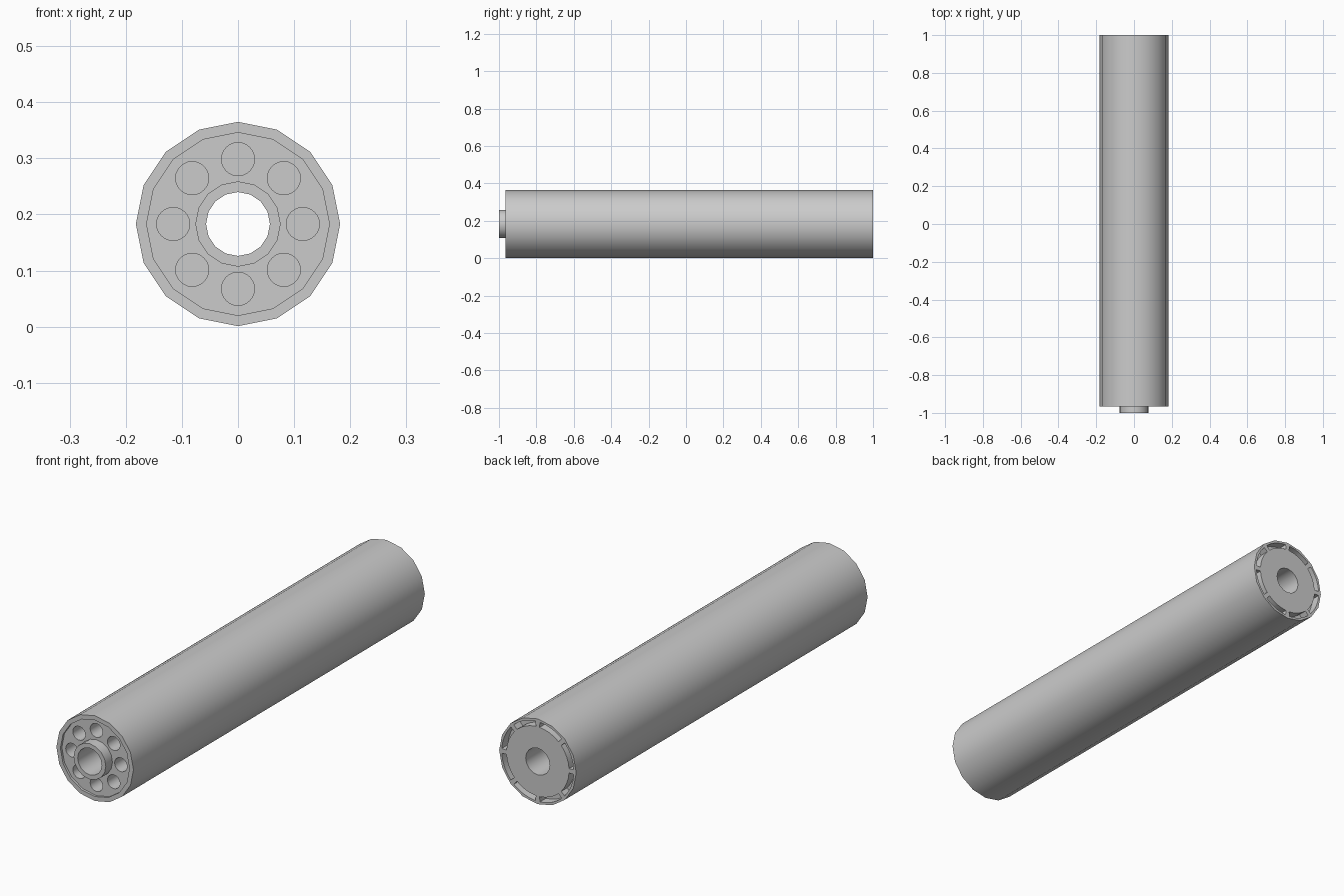
import bpy, bmesh
from math import sin, cos, pi, radians

if "Cube" in bpy.data.objects:
    bpy.data.objects.remove(bpy.data.objects["Cube"])

CZ = 0.183      # axis height
SIDES = 16


def finish(name, bm, smooth=True):
    bmesh.ops.recalc_face_normals(bm, faces=bm.faces)
    me = bpy.data.meshes.new(name)
    bm.to_mesh(me)
    bm.free()
    ob = bpy.data.objects.new(name, me)
    bpy.context.collection.objects.link(ob)
    return ob


def revolve(name, profile, sides=SIDES):
    """Closed (radius, y) profile turned round the long axis."""
    bm = bmesh.new()
    rings = [[bm.verts.new((r * sin(2 * pi * i / sides), y, CZ + r * cos(2 * pi * i / sides)))
              for r, y in profile] for i in range(sides)]
    n = len(profile)
    for i in range(sides):
        a, b = rings[i], rings[(i + 1) % sides]
        for j in range(n):
            k = (j + 1) % n
            bm.faces.new((a[j], a[k], b[k], b[j]))
    return finish(name, bm)


def sector(bm, r0, r1, a0, a1, y0, y1, steps=4):
    """Curved block used to cut one slot."""
    pts = []
    for r, order in ((r0, range(steps + 1)), (r1, range(steps, -1, -1))):
        for s in order:
            a = a0 + (a1 - a0) * s / steps
            pts.append((r * sin(a), r * cos(a)))
    front = [bm.verts.new((x, y0, CZ + z)) for x, z in pts]
    back = [bm.verts.new((x, y1, CZ + z)) for x, z in pts]
    bm.faces.new(front)
    bm.faces.new(back[::-1])
    for i in range(len(pts)):
        k = (i + 1) % len(pts)
        bm.faces.new((front[i], front[k], back[k], back[i]))


# tube body: rim, recessed front face, projecting collar and through bore
body = revolve("tube_body", [
    (0.182, -0.965), (0.182, 1.0), (0.057, 1.0), (0.057, -1.0),
    (0.076, -1.0), (0.076, -0.955), (0.163, -0.955), (0.163, -0.965)])

# ring of eight blind holes in the front face
bm = bmesh.new()
N = 24
for h in range(8):
    cx, cz = 0.1155 * sin(h * pi / 4), CZ + 0.1155 * cos(h * pi / 4)
    loops = [[bm.verts.new((cx + 0.0295 * cos(2 * pi * i / N), y, cz + 0.0295 * sin(2 * pi * i / N)))
              for i in range(N)] for y in (-1.02, -0.89)]
    bm.faces.new(loops[0])
    bm.faces.new(loops[1][::-1])
    for i in range(N):
        k = (i + 1) % N
        bm.faces.new((loops[0][i], loops[0][k], loops[1][k], loops[1][i]))
hole_cutter = finish("hole_cutter", bm)

# slots round the back edge, separated by ribs
bm = bmesh.new()
RIBS = 8
for s in range(RIBS):
    a = s * 2 * pi / RIBS
    sector(bm, 0.148, 0.170, a + 0.06, a + 2 * pi / RIBS - 0.06, 0.96, 1.05)
slot_cutter = finish("slot_cutter", bm)

for cutter in (hole_cutter, slot_cutter):
    mod = body.modifiers.new(cutter.name, 'BOOLEAN')
    mod.operation = 'DIFFERENCE'
    mod.solver = 'EXACT'
    mod.object = cutter

bpy.context.view_layer.objects.active = body
for ob in bpy.context.selected_objects:
    ob.select_set(False)
body.select_set(True)
for mod in list(body.modifiers):
    bpy.ops.object.modifier_apply(modifier=mod.name)
for cutter in (hole_cutter, slot_cutter):
    bpy.data.objects.remove(cutter)
bpy.ops.object.shade_smooth_by_angle(angle=radians(35))
